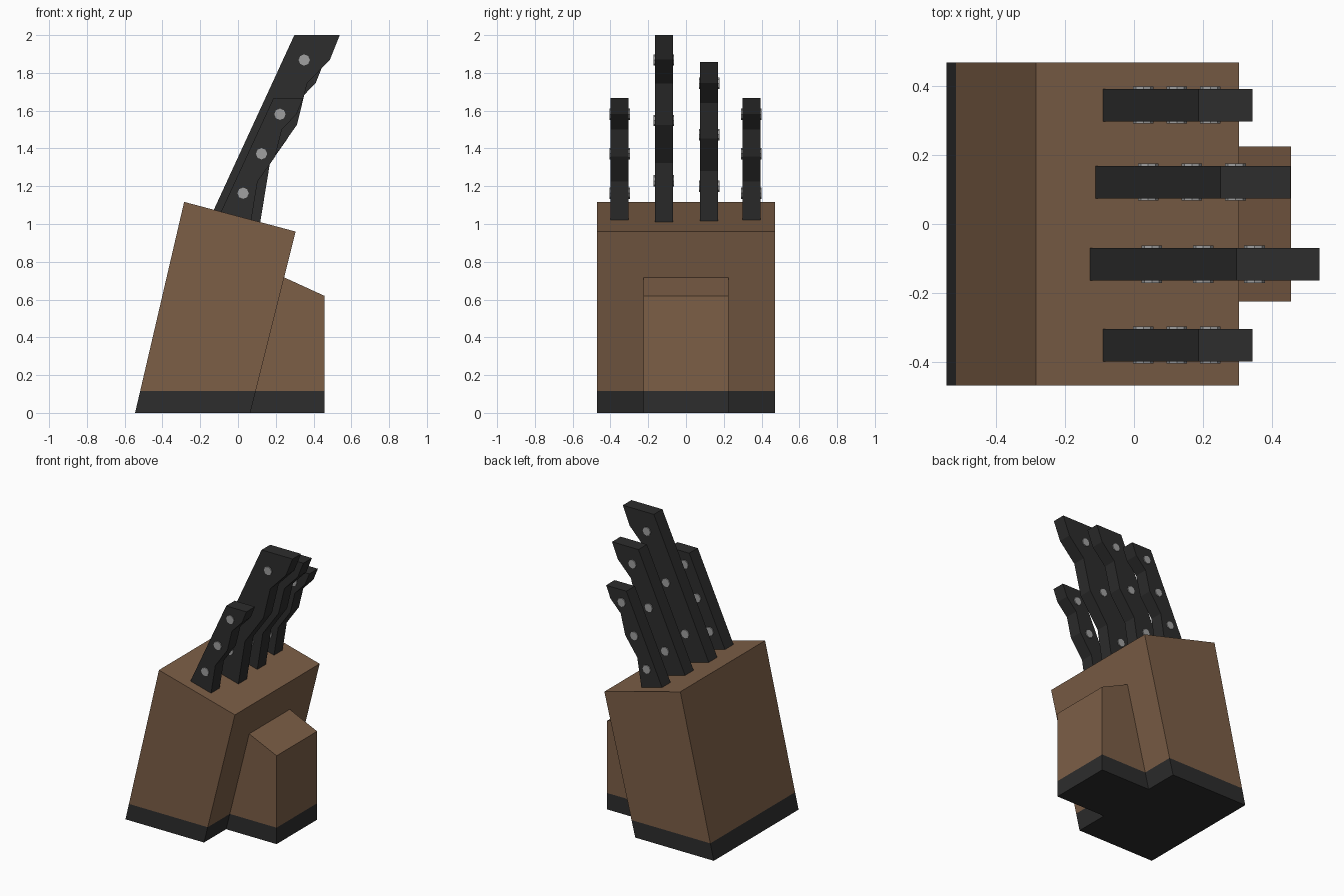
import bpy, bmesh, math
from mathutils import Matrix

if "Cube" in bpy.data.objects:
    bpy.data.objects.remove(bpy.data.objects["Cube"])


def material(name, rgb):
    m = bpy.data.materials.new(name)
    m.diffuse_color = (*rgb, 1)
    m.use_nodes = True
    m.node_tree.nodes["Principled BSDF"].inputs["Base Color"].default_value = m.diffuse_color
    return m


WOOD = material("brown wood", (0.20, 0.112, 0.062))
BLACK = material("black plastic", (0.026, 0.026, 0.026))
STEEL = material("steel grey", (0.35, 0.35, 0.35))


def finish(bm, name, mat):
    bmesh.ops.recalc_face_normals(bm, faces=bm.faces)
    me = bpy.data.meshes.new(name)
    bm.to_mesh(me)
    bm.free()
    me.materials.append(mat)
    ob = bpy.data.objects.new(name, me)
    bpy.context.collection.objects.link(ob)
    return ob


def prism(name, profile, y0, y1, mat):
    """Extrude an (x, z) profile from y0 to y1."""
    bm = bmesh.new()
    face = bm.faces.new([bm.verts.new((x, y0, z)) for x, z in profile])
    ext = bmesh.ops.extrude_face_region(bm, geom=[face])["geom"]
    bmesh.ops.translate(bm, vec=(0, y1 - y0, 0),
                        verts=[v for v in ext if isinstance(v, bmesh.types.BMVert)])
    return finish(bm, name, mat)


# Leaning block with a dark foot
H = 0.115
prism("block_foot", [(-0.545, 0), (0.065, 0), (0.094, H), (-0.518, H)], -0.47, 0.47, BLACK)
prism("block_body", [(-0.518, H), (0.094, H), (0.305, 0.96), (-0.285, 1.117)], -0.47, 0.47, WOOD)

# Front support with a dark foot
prism("support_foot", [(0.065, 0), (0.457, 0), (0.457, H), (0.094, H)], -0.225, 0.225, BLACK)
prism("support_body", [(0.06, H), (0.457, H), (0.457, 0.62), (0.245, 0.717), (0.2, 0.737)],
      -0.225, 0.225, WOOD)

# Knife handles: one wavy profile scaled about its slot
SLOT = (-0.02, 1.04)
HANDLE = [(-0.095, -0.03), (0.08, -0.08), (0.09, -0.02), (0.1235, 0.185), (0.217, 0.317),
          (0.252, 0.46), (0.331, 0.5425), (0.365, 0.627), (0.208, 0.627)]
THICK = 0.0945

for i, (y, s) in enumerate([(-0.352, 1), (-0.117, 1.531), (0.122, 1.303), (0.346, 1)], 1):
    def place(p):
        return SLOT[0] + p[0] * s, SLOT[1] + p[1] * s

    prism(f"knife_handle_{i}", [place(p) for p in HANDLE], y - THICK / 2, y + THICK / 2, BLACK)

    # Rivets through the handle
    bm = bmesh.new()
    for k in range(3):
        x, z = place((0.047 + 0.0975 * k, 0.123 + 0.209 * k))
        bmesh.ops.create_cone(bm, cap_ends=True, segments=8, radius1=0.03, radius2=0.03,
                              depth=THICK + 0.014,
                              matrix=Matrix.Translation((x, y, z)) @ Matrix.Rotation(math.pi / 2, 4, 'X'))
    finish(bm, f"handle_rivets_{i}", STEEL)
